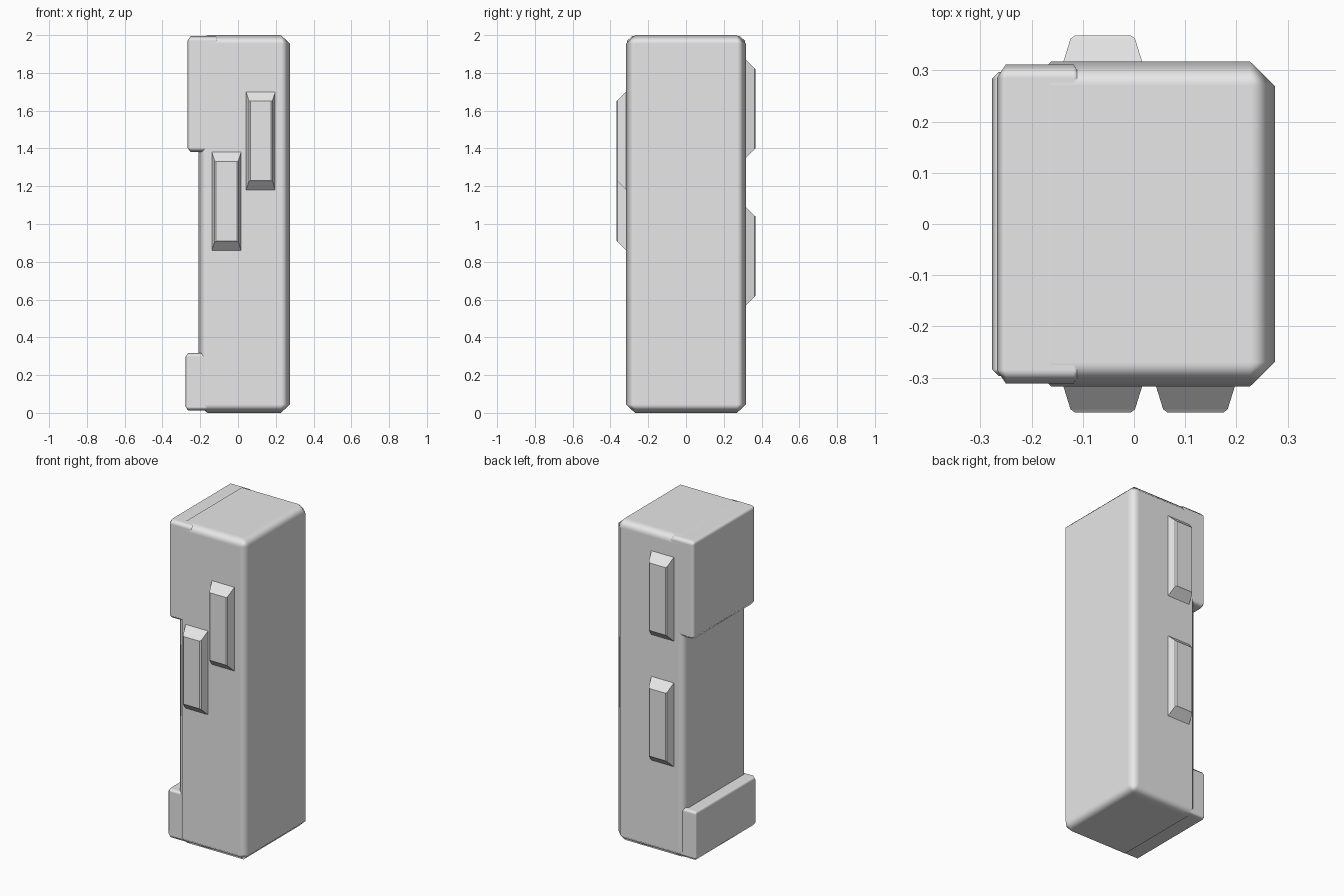
import bpy
import bmesh
from mathutils import Vector

if "Cube" in bpy.data.objects:
    bpy.data.objects.remove(bpy.data.objects["Cube"], do_unlink=True)

GREY = (0.8, 0.8, 0.8, 1.0)
grey = bpy.data.materials.new("plain_grey")
grey.diffuse_color = GREY
grey.use_nodes = True
grey.node_tree.nodes["Principled BSDF"].inputs["Base Color"].default_value = GREY


def add_object(name, bm, smooth):
    bmesh.ops.recalc_face_normals(bm, faces=bm.faces)
    for face in bm.faces:
        face.smooth = smooth
    mesh = bpy.data.meshes.new(name)
    bm.to_mesh(mesh)
    bm.free()
    mesh.materials.append(grey)
    obj = bpy.data.objects.new(name, mesh)
    bpy.context.collection.objects.link(obj)
    return obj


def chamfered_box(name, low, high, chamfer):
    """Box between two corners, with its own chamfer width along each axis."""
    low, high, chamfer = Vector(low), Vector(high), Vector(chamfer)
    size, centre = high - low, (low + high) / 2
    bm = bmesh.new()
    bmesh.ops.create_cube(bm, size=1)
    # Chamfer by one unit in scaled space, then stretch to the real widths
    bmesh.ops.scale(bm, vec=[s / c for s, c in zip(size, chamfer)], verts=bm.verts)
    bmesh.ops.bevel(bm, geom=bm.edges[:], offset=1, segments=1, affect='EDGES')
    bmesh.ops.scale(bm, vec=chamfer, verts=bm.verts)
    bmesh.ops.translate(bm, vec=centre, verts=bm.verts)
    obj = add_object(name, bm, True)
    # Keep the broad faces flat and blend across the chamfers
    weighted = obj.modifiers.new("flat_faces", 'WEIGHTED_NORMAL')
    weighted.weight = 100
    return obj


def raised_pad(name, x, z, side):
    """Tapered pad standing out from the front (side -1) or back (side 1)."""
    # Depth from the centre plane, half width, half height
    rings = ((0.30, 0.077, 0.26), (0.317, 0.077, 0.26),
             (0.362, 0.063, 0.215), (0.368, 0.055, 0.21))
    bm = bmesh.new()
    loops = [[bm.verts.new((x + sx * w, side * y, z + sz * h))
              for sx, sz in ((-1, -1), (1, -1), (1, 1), (-1, 1))]
             for y, w, h in rings]
    for a, b in zip(loops, loops[1:]):
        for i in range(4):
            j = (i + 1) % 4
            bm.faces.new((a[i], a[j], b[j], b[i]))
    bm.faces.new(loops[0])
    bm.faces.new(loops[-1])
    return add_object(name, bm, False)


# Main column and the two blocks on its side
chamfered_box("main_column", (-0.21, -0.317, 0), (0.275, 0.317, 2), (0.048, 0.047, 0.045))
chamfered_box("upper_side_block", (-0.268, -0.312, 1.38), (-0.10, 0.312, 1.995), (0.018, 0.027, 0.025))
chamfered_box("lower_side_block", (-0.277, -0.297, 0.012), (-0.12, 0.297, 0.318), (0.013, 0.013, 0.02))

# Raised pads on the front and back
raised_pad("front_upper_pad", 0.12, 1.44, -1)
raised_pad("front_lower_pad", -0.061, 1.12, -1)
raised_pad("back_upper_pad", -0.061, 1.61, 1)
raised_pad("back_lower_pad", -0.061, 0.83, 1)
